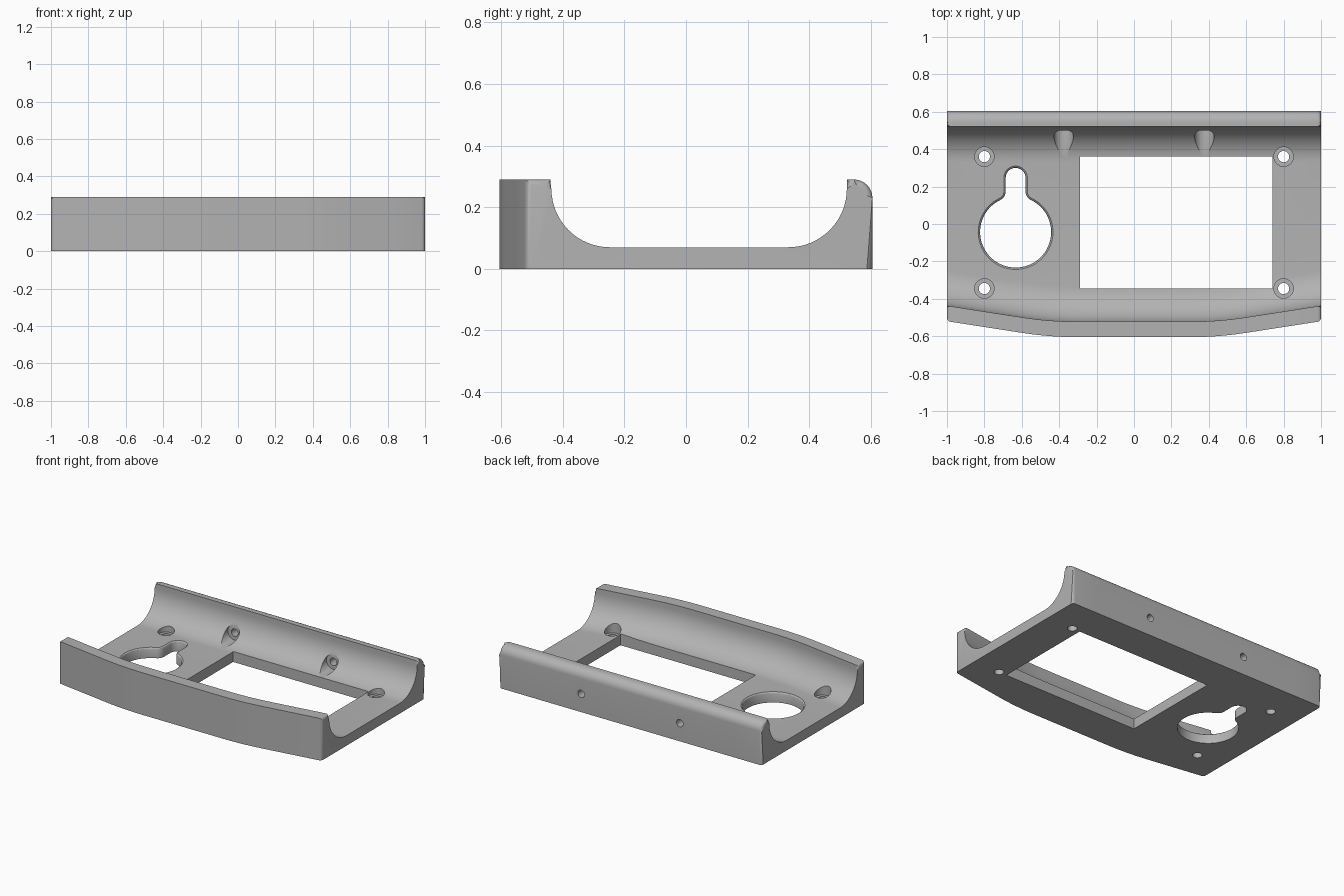
import bpy, bmesh
from math import sin, cos, pi, atan2, sqrt
from mathutils import Matrix

if "Cube" in bpy.data.objects:
    bpy.data.objects.remove(bpy.data.objects["Cube"])

grey = bpy.data.materials.new("plain grey")
grey.use_nodes = True
grey.diffuse_color = (0.45, 0.45, 0.45, 1)
grey.node_tree.nodes["Principled BSDF"].inputs["Base Color"].default_value = grey.diffuse_color


def make(name, bm):
    bmesh.ops.recalc_face_normals(bm, faces=bm.faces)
    mesh = bpy.data.meshes.new(name)
    bm.to_mesh(mesh)
    bm.free()
    mesh.materials.append(grey)
    ob = bpy.data.objects.new(name, mesh)
    bpy.context.collection.objects.link(ob)
    return ob


def loft(loops):
    """Skin matching closed loops and cap both ends."""
    bm = bmesh.new()
    rings = [[bm.verts.new(p) for p in loop] for loop in loops]
    n = len(rings[0])
    for a, b in zip(rings, rings[1:]):
        for i in range(n):
            j = (i + 1) % n
            bm.faces.new((a[i], a[j], b[j], b[i]))
    bm.faces.new(rings[0])
    bm.faces.new(rings[-1])
    return bm


def arc(cx, cy, r, a0, a1, n):
    return [(cx + r * cos(a0 + (a1 - a0) * i / n), cy + r * sin(a0 + (a1 - a0) * i / n))
            for i in range(n + 1)]


# Channel cross-section (y, z): bowed front wall, floor, rounded back wall
top, floor, rad = 0.29, 0.07, 0.19
profile = [(-0.605, 0), (-0.605, top), (-0.522, top)]
profile += arc(-0.522 + rad, floor + rad, rad, pi, 1.5 * pi, 16)
profile += arc(0.522 - rad, floor + rad, rad, -pi / 2, 0, 16)
profile += [(0.522, top)] + arc(0.545, 0.23, 0.06, pi / 2, 0, 8) + [(0.605, 0)]


def bow(x):
    """Setback of the front: flat middle, soft knee, straight taper."""
    d = abs(x) - 0.3
    knee, slope = 0.3, 0.155
    if d < 0:
        return 0
    return slope * d * d / (2 * knee) if d < knee else slope * (d - knee / 2)


stations = [-1, -0.8] + [i * 0.05 for i in range(-12, -5)]
stations += [-x for x in reversed(stations)]
bm = loft([[(x, y + (bow(x) if y < 0 else 0), z) for y, z in profile] for x in stations])

# Soften the end rims, leaving the underside sharp
rim = [e for e in bm.edges if all(abs(abs(v.co.x) - 1) < 1e-4 for v in e.verts)
       and max(v.co.z for v in e.verts) > 0.001]
bmesh.ops.bevel(bm, geom=rim, offset=0.018, segments=4, profile=0.5, affect='EDGES')
bracket = make("bracket_body", bm)

cutters = []


def cut(name, bm):
    cutters.append(make(name, bm))


def cylinder(name, centre, radius, depth, axis='Z'):
    bm = bmesh.new()
    bmesh.ops.create_cone(bm, cap_ends=True, segments=40, radius1=radius, radius2=radius, depth=depth)
    if axis == 'Y':
        bm.transform(Matrix.Rotation(pi / 2, 4, 'X'))
    bm.transform(Matrix.Translation(centre))
    cut(name, bm)


# Display window
bm = bmesh.new()
bmesh.ops.create_cube(bm, size=1, matrix=Matrix.Translation((0.226, 0.0075, 0.1))
                      @ Matrix.Diagonal((1.03, 0.705, 0.6, 1)))
cut("window_cutter", bm)


# Keyhole opening with a softened upper rim
def keyhole(grow, z):
    big, slot, fillet = 0.19 + grow, 0.053 + grow, 0.05 - grow
    fx = slot + fillet
    fy = sqrt((big + fillet) ** 2 - fx ** 2)
    a = atan2(fy, fx)
    pts = arc(0, 0, big, pi - a, 2 * pi + a, 56)
    pts += arc(fx, fy, fillet, pi + a, pi, 6)[1:]
    pts += arc(0, 0.29, slot, 0, pi, 20)
    pts += arc(-fx, fy, fillet, 0, -a, 6)[:-1]
    return [(x - 0.633, y - 0.043, z) for x, y in pts]


cut("keyhole_cutter", loft([keyhole(0, -0.1), keyhole(0, 0.058), keyhole(0.003, 0.065),
                            keyhole(0.01, 0.0701), keyhole(0.01, 0.2)]))

# Counterbored floor screws and back wall screws
for side in (-1, 1):
    for y in (-0.345, 0.36):
        cylinder("floor_hole_cutter", (side * 0.8, y, 0), 0.03, 0.4)
        cylinder("floor_bore_cutter", (side * 0.8, y, 0.145), 0.052, 0.2)
    cylinder("wall_hole_cutter", (side * 0.376, 0.55, 0.125), 0.025, 0.3, 'Y')
    cylinder("wall_bore_cutter", (side * 0.376, 0.4, 0.125), 0.052, 0.2, 'Y')

# Apply the cuts, then discard the cutters
bpy.context.view_layer.objects.active = bracket
for c in cutters:
    mod = bracket.modifiers.new(c.name, 'BOOLEAN')
    mod.operation = 'DIFFERENCE'
    mod.solver = 'EXACT'
    mod.object = c
    bpy.ops.object.modifier_apply(modifier=mod.name)
for c in cutters:
    bpy.data.objects.remove(c)

bpy.ops.object.select_all(action='DESELECT')
bracket.select_set(True)
bpy.ops.object.shade_smooth_by_angle(angle=0.5)
